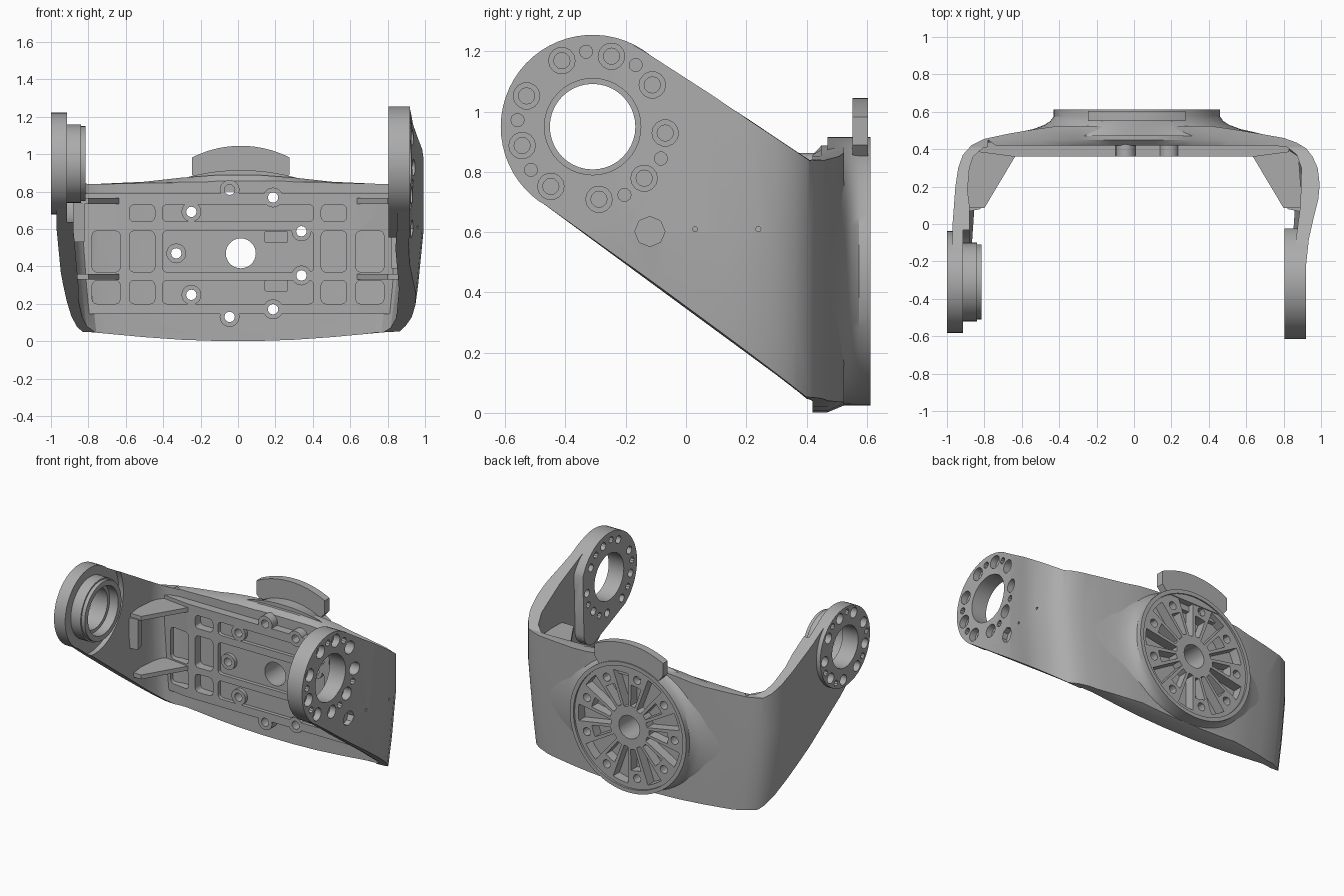
import bpy, bmesh, math

if "Cube" in bpy.data.objects:
    bpy.data.objects.remove(bpy.data.objects["Cube"], do_unlink=True)

metal = bpy.data.materials.new("grey_metal")
metal.use_nodes = True
GREY = (0.41, 0.41, 0.41, 1)
metal.diffuse_color = GREY
metal.node_tree.nodes["Principled BSDF"].inputs["Base Color"].default_value = GREY

EYE = (-0.31, 0.95)      # arm bore centre in y, z
HUB = (0.015, 0.47)      # rear disc centre in x, z


def place(p, axis, d):
    if axis == "x":
        return (d, p[0], p[1])
    return (p[0], d, p[1]) if axis == "y" else (p[0], p[1], d)


def loft(bm, rings):
    rows = [[bm.verts.new(p) for p in ring] for ring in rings]
    n = len(rows[0])
    faces = [bm.faces.new(rows[0]), bm.faces.new(rows[-1])]
    for a, b in zip(rows, rows[1:]):
        for i in range(n):
            j = (i + 1) % n
            faces.append(bm.faces.new((a[i], a[j], b[j], b[i])))
    bmesh.ops.recalc_face_normals(bm, faces=faces)


def finish(bm, name):
    me = bpy.data.meshes.new(name)
    bm.to_mesh(me)
    bm.free()
    me.materials.append(metal)
    ob = bpy.data.objects.new(name, me)
    bpy.context.collection.objects.link(ob)
    return ob


def prisms(name, axis, outlines, a, b):
    """One object holding an extruded solid for each outline."""
    bm = bmesh.new()
    for pts in outlines:
        loft(bm, [[place(p, axis, d) for p in pts] for d in (a, b)])
    return finish(bm, name)


def polar(c, r, deg):
    t = math.radians(deg)
    return (c[0] + r * math.cos(t), c[1] + r * math.sin(t))


def circle(c, r, n=40, start=0.0, sweep=360.0):
    steps = n if sweep == 360.0 else n - 1
    return [polar(c, r, start + sweep * i / steps) for i in range(n)]


def rounded(x0, x1, z0, z1, r=0.025):
    pts = []
    for x, z, s in ((x1 - r, z1 - r, 0), (x0 + r, z1 - r, 90),
                    (x0 + r, z0 + r, 180), (x1 - r, z0 + r, 270)):
        pts += circle((x, z), r, 4, s, 90)
    return pts


def boolean(targets, cutter, op="DIFFERENCE"):
    for ob in targets:
        mod = ob.modifiers.new("cut", "BOOLEAN")
        mod.operation, mod.solver, mod.object = op, "EXACT", cutter
        bpy.context.view_layer.objects.active = ob
        bpy.ops.object.modifier_apply(modifier=mod.name)
    bpy.data.objects.remove(cutter, do_unlink=True)


# U-shaped fork: plan outline, narrowed towards the bottom
right_outer = [(0.92, -0.7), (0.92, -0.22), (0.935, -0.08), (0.96, 0.03),
               (0.985, 0.13), (0.993, 0.21), (0.982, 0.3), (0.955, 0.36), (0.92, 0.405),
               (0.87, 0.435), (0.8, 0.46), (0.66, 0.485), (0.54, 0.505), (0.4, 0.525)]
left_outer = [(-0.4, 0.525), (-0.54, 0.505), (-0.66, 0.485), (-0.8, 0.455),
              (-0.87, 0.42), (-0.915, 0.37), (-0.94, 0.3), (-0.955, 0.2), (-0.97, 0), (-0.97, -0.7)]
left_inner = [(-0.88, -0.7), (-0.88, 0.1), (-0.89, 0.18), (-0.88, 0.3),
              (-0.86, 0.36), (-0.81, 0.405), (-0.74, 0.42)]
right_inner = [(0.74, 0.42), (0.82, 0.41), (0.87, 0.37), (0.895, 0.3),
               (0.89, 0.1), (0.87, -0.05), (0.85, -0.2), (0.85, -0.7)]
plan = right_outer + left_outer + left_inner + right_inner
bm = bmesh.new()
loft(bm, [[(x * s, y, z) for x, y in plan] for z, s in
          ((-0.1, 0.91), (0.08, 0.94), (0.3, 0.97), (0.6, 1), (1.4, 1))])
fork = finish(bm, "fork")

# Side outline of the fork, bowed below and raised in the middle of the back
half = [(0.12, 0.002, 0.888), (0.3, 0.008, 0.875), (0.5, 0.022, 0.853),
        (0.78, 0.048, 0.84), (1.1, 0.065, 0.835)]
sections = [(-x, b, t) for x, b, t in reversed(half)] + half
rings = []
for x, b, t in sections:
    outline = circle(EYE, 0.285 + 0.0195 * x, 30, 57, 176)
    outline += [(0.4, max(0.035, b)), (0.42, b), (0.47, b), (0.53, b + 0.025),
                (0.7, b + 0.03), (0.7, t), (0.45, t), (0.41, min(t, 0.845))]
    rings.append([(x, y, z) for y, z in outline])
bm = bmesh.new()
loft(bm, rings)
boolean([fork], finish(bm, "side_cutter"), "INTERSECT")

# Round seat recessed into the inside of the left arm
boolean([fork], prisms("seat_cutter", "x", [circle(EYE, 0.315, 48)], -0.915, -0.7))

# Right arm boss, stretched down round the extra screw
boss_outline = (circle(EYE, 0.305, 36, 20, 215)
                + circle((-0.13, 0.65), 0.095, 14, 235, 125))
right_boss = prisms("right_arm_boss", "x", [boss_outline], 0.805, 0.92)

# Left arm pad and its stepped bearing ring
left_pad = prisms("left_arm_pad", "x", [circle(EYE, 0.272, 48)], -1.0, -0.915)
left_ring = prisms("left_bearing_ring", "x", [circle(EYE, 0.21, 48)], -0.93, -0.84)
left_lip = prisms("left_bearing_lip", "x", [circle(EYE, 0.2, 48)], -0.85, -0.815)

# Arm bores: wide on the right, stepped on the left
boolean([fork, right_boss], prisms("right_bore_cutter", "x", [circle(EYE, 0.16, 40)], 0.5, 1.2))
boolean([fork, left_pad, left_ring, left_lip],
        prisms("left_bore_cutter", "x", [circle(EYE, 0.142, 40)], -1.2, -0.5))
boolean([left_ring, left_lip],
        prisms("left_step_cutter", "x", [circle(EYE, 0.165, 40)], -0.88, -0.5))

# Bolt circles, through on the right and blind on the left
bolts = [polar(EYE, 0.242, -5 + 40 * k) for k in range(9)]
pins = [polar(EYE, 0.25, 15 + 40 * k) for k in (1, 2, 4, 5, 7, 8)]
holes = [circle(p, 0.027, 12) for p in bolts] + [circle(p, 0.022, 10) for p in pins]
boolean([fork, right_boss], prisms("right_bolt_cutter", "x", holes, 0.5, 1.2))
sinks = [circle(p, 0.044, 14) for p in bolts]
boolean([fork, right_boss], prisms("right_sink_cutter", "x", sinks, 0.875, 1.2))
left_holes = [circle(polar(EYE, 0.222, -5 + 40 * k), 0.036, 14) for k in range(9)]
left_holes += [circle(polar(EYE, 0.235, 15 + 40 * k), 0.02, 10) for k in (1, 2, 4, 5, 7, 8)]
boolean([fork, left_pad], prisms("left_bolt_cutter", "x", left_holes, -1.2, -0.935))
screws = [circle((-0.12, 0.602), 0.05, 8)] + [circle((y, 0.61), 0.009, 6) for y in (0.03, 0.24)]
boolean([fork, right_boss], prisms("screw_cutter", "x", screws, 0.89, 1.2))

# Ribbed panel on the inside of the back
panel_plan = [(0.64, 0.36), (0.83, 0.385), (0.83, 0.41), (0.78, 0.435)]
panel_plan += [(-x, y) for x, y in reversed(panel_plan)]
panel = prisms("rib_panel", "z", [panel_plan], 0.145, 0.79)
rows = ((0.64, 0.73), (0.37, 0.59), (0.2, 0.325))
deep = []
for z0, z1 in rows:
    for s in (-1, 1):
        deep.append(rounded(*sorted((s * 0.445, s * 0.58)), z0, z1))
for z0, z1 in rows[1:]:
    for s in (-1, 1):
        deep.append(rounded(*sorted((s * 0.63, s * 0.78)), z0, z1))
boolean([panel], prisms("pocket_cutter", "y", deep, 0.2, 0.425))
shallow = [rounded(-0.405, 0.405, z0, z1) for z0, z1 in rows]
boolean([panel], prisms("band_cutter", "y", shallow, 0.2, 0.385))

# Screw bosses on the panel, matching the rear disc
ring = [polar(HUB, 0.345, 20 + 40 * k) for k in range(9)]
studs = prisms("panel_screw_bosses", "y", [circle(p, 0.053, 20) for p in ring], 0.36, 0.45)

# Rear disc flaring sideways into the back, with rim lip and radial pockets
bm = bmesh.new()
loft(bm, [[(HUB[0] + (x - HUB[0]) * wide, y, z) for x, z in circle(HUB, 0.445, 72)]
          for y, wide in ((0.47, 1.6), (0.49, 1.42), (0.508, 1.24), (0.53, 1.11), (0.55, 1.04),
                          (0.575, 1), (0.612, 1))])
disc = finish(bm, "rear_disc")
boolean([disc], prisms("lip_cutter", "y", [circle(HUB, 0.418, 72)], 0.598, 0.7))


def wedge(deg, r0, r1, w0, w1):
    return [polar(HUB, r, deg + d) for r, d in
            ((r0, -w0), (r1, -w1), (r1, 0), (r1, w1), (r0, w0))]


pockets = [wedge(40 * k, 0.14, 0.39, 6.5, 8.5) for k in range(9)]
pockets += [wedge(20 + 40 * k, 0.15, 0.295, 6, 7.5) for k in range(9)]
boolean([disc], prisms("wedge_cutter", "y", pockets, 0.53, 0.7))

# Hub bore, screw holes and two deep slots in the back
back = [fork, panel, studs, disc]
boolean(back, prisms("hub_cutter", "y", [circle(HUB, 0.08, 28)]
                     + [circle(p, 0.028, 12) for p in ring], 0.2, 0.8))
slots = [rounded(0.145, 0.265, z, z + 0.055, 0.004) for z in (0.27, 0.53)]
boolean([fork, panel, disc], prisms("slot_cutter", "y", slots, 0.2, 0.5))

# Curved tab above the disc
tab_outline = circle(HUB, 0.575, 20, 63, 54) + [(-0.245, 0.89), (-0.2, 0.84), (0.23, 0.84), (0.275, 0.89)]
tab = prisms("rear_tab", "y", [tab_outline], 0.552, 0.604)
tab_foot = prisms("tab_foot", "y", [[(-0.24, 0.8), (0.27, 0.8), (0.2, 0.88), (-0.17, 0.88)]], 0.45, 0.56)

# Corner gussets and upright stiffeners on both sides
for side, s, low, high in (("right", -1, 0.53, 0.74), ("left", 1, 0.39, 0.74)):
    web = [(s * x, y) for x, y in ((0.63, 0.37), (0.8, 0.085), (0.9, 0.085), (0.88, 0.36), (0.8, 0.415))]
    for level, z in (("lower", 0.33), ("upper", 0.735)):
        prisms(f"{side}_{level}_gusset", "z", [web], z, z + 0.03)
    stiff = [(s * x, y) for x, y in ((0.82, 0.08), (0.92, 0.06), (0.9, 0.15), (0.84, 0.15))]
    prisms(f"{side}_stiffener", "z", [stiff], low, high)

# Smooth shading with sharp edges kept
for ob in bpy.context.scene.objects:
    if ob.type == "MESH" and ob.data.materials and ob.data.materials[0] == metal:
        bpy.ops.object.select_all(action="DESELECT")
        ob.select_set(True)
        bpy.context.view_layer.objects.active = ob
        bpy.ops.object.shade_smooth_by_angle(angle=math.radians(30))
